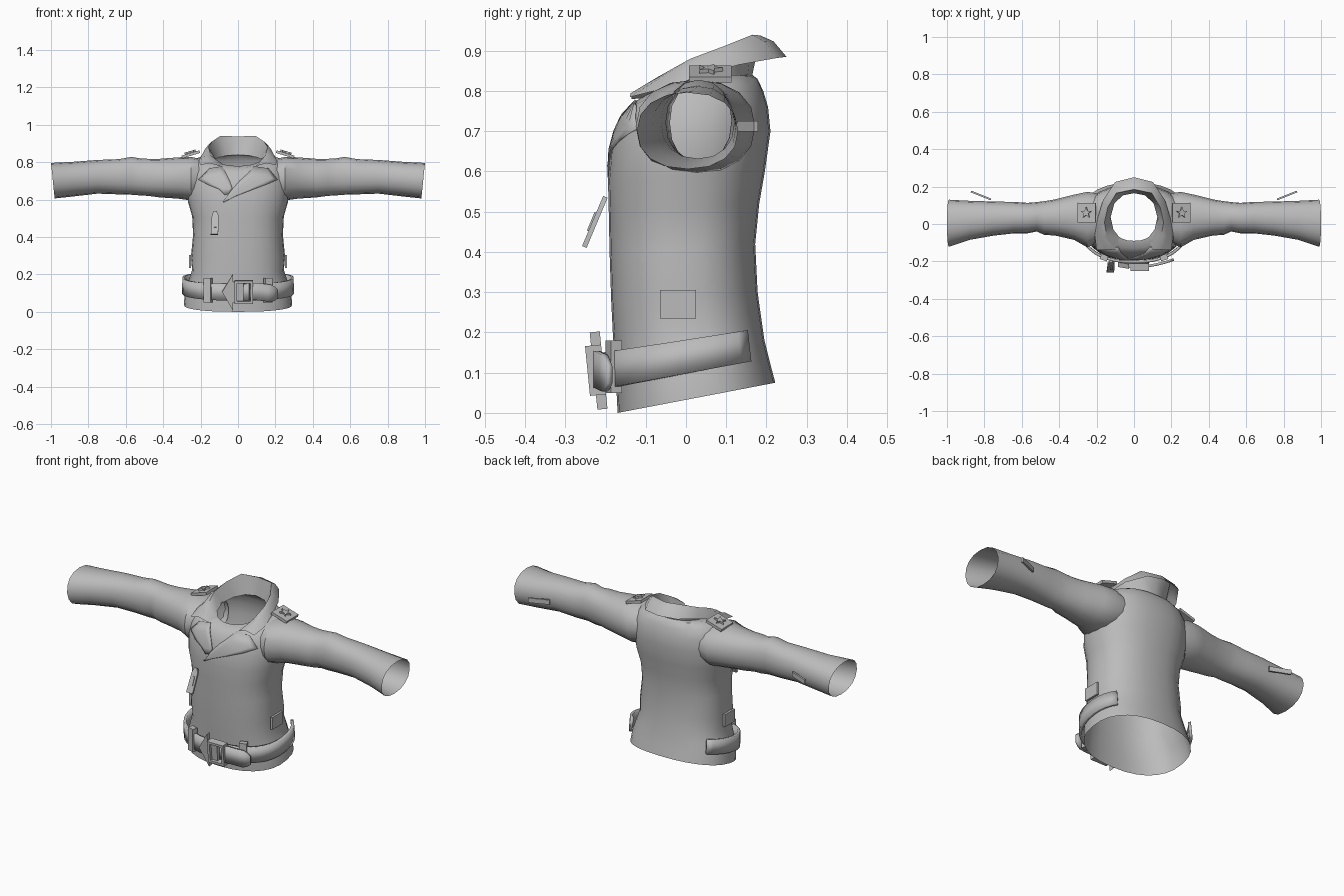
import bpy, bmesh, math
from mathutils import Vector, Matrix
from mathutils.bvhtree import BVHTree

if "Cube" in bpy.data.objects:
    bpy.data.objects.remove(bpy.data.objects["Cube"])

grey = bpy.data.materials.new("grey_leather")
grey.diffuse_color = (0.5, 0.5, 0.5, 1)
grey.use_nodes = True
grey.node_tree.nodes["Principled BSDF"].inputs["Base Color"].default_value = grey.diffuse_color


def finish(name, bm, solid=0.0, angle=40, offset=1):
    bmesh.ops.recalc_face_normals(bm, faces=bm.faces)
    me = bpy.data.meshes.new(name)
    bm.to_mesh(me)
    me.materials.append(grey)
    ob = bpy.data.objects.new(name, me)
    bpy.context.collection.objects.link(ob)
    if solid:
        mod = ob.modifiers.new("thickness", 'SOLIDIFY')
        mod.thickness, mod.offset = solid, offset
    bpy.ops.object.select_all(action='DESELECT')
    ob.select_set(True)
    bpy.context.view_layer.objects.active = ob
    bpy.ops.object.shade_smooth_by_angle(angle=math.radians(angle))
    return ob


def loft(rows, closed=False):
    bm = bmesh.new()
    vs = [[bm.verts.new(p) for p in r] for r in rows]
    n = len(rows[0])
    for a, b in zip(vs, vs[1:]):
        for i in range(n if closed else n - 1):
            j = (i + 1) % n
            bm.faces.new((a[i], a[j], b[j], b[i]))
    return bm


def spow(v, p):
    return math.copysign(abs(v) ** p, v)


# Body ring: t = 0 at the front, heights tilt from front to back
def ring_point(t, zf, zb, w, yf, yb, lift=0.0, p=0.85):
    s, c = spow(math.sin(t), p), spow(math.cos(t), p)
    return Vector((w * s, (yf + yb) / 2 + (yf - yb) / 2 * c,
                   (zf + zb) / 2 + (zf - zb) / 2 * c + lift * s * s))


def arc(params, t0, t1, n):
    return [ring_point(t0 + (t1 - t0) * i / n, *params) for i in range(n + 1)]


def frame(origin, normal, up=(0, 0, 1)):
    n = Vector(normal).normalized()
    r = Vector(up).cross(n).normalized()
    u = n.cross(r)
    m = Matrix((r, u, n)).transposed().to_4x4()
    m.translation = origin
    return m


# Flat outline extruded along its normal
def plate(name, outline, depth, m):
    bm = bmesh.new()
    f = bm.faces.new([bm.verts.new((x, y, 0)) for x, y in outline])
    ext = bmesh.ops.extrude_face_region(bm, geom=[f])
    for v in ext["geom"]:
        if isinstance(v, bmesh.types.BMVert):
            v.co.z += depth
    bm.transform(m)
    return finish(name, bm, angle=25)


def rect(w, h):
    return [(-w / 2, -h / 2), (w / 2, -h / 2), (w / 2, h / 2), (-w / 2, h / 2)]


def star(r):
    return [(math.sin(k * math.pi / 5) * (r if k % 2 == 0 else r * .42),
             math.cos(k * math.pi / 5) * (r if k % 2 == 0 else r * .42)) for k in range(10)]


# Torso shell, open at the hem and neck
torso_rings = [
    (0, .075, .29, -.17, .222), (.06, .12, .285, -.173, .21), (.12, .18, .27, -.177, .195),
    (.2, .25, .245, -.182, .185), (.28, .3, .252, -.186, .178), (.4, .42, .24, -.19, .172),
    (.5, .52, .245, -.192, .182), (.58, .6, .268, -.194, .196), (.66, .70, .275, -.187, .21),
    (.71, .76, .265, -.172, .204, .02), (.745, .80, .235, -.155, .192, .04),
    (.77, .83, .18, -.13, .178, .03), (.78, .84, .125, -.09, .165, .01)]
torso_bm = loft([[ring_point(2 * math.pi * i / 28, *r) for i in range(28)]
                 for r in torso_rings], True)
body = BVHTree.FromBMesh(torso_bm)
finish("torso", torso_bm)


def on_body(x, z, side=-1):
    hit, n, _, _ = body.ray_cast(Vector((x, side, z)), Vector((0, -side, 0)))
    if hit is None:
        return Vector((x, side * .12, z)), Vector((0, side, 0))
    return hit, (n if n.y * side > 0 else -n)


# Sleeves: x, y range, z range
sleeve_rings = [
    (.17, -.09, .16, .62, .81), (.25, -.125, .172, .595, .828), (.32, -.085, .157, .605, .826),
    (.42, -.062, .132, .612, .818), (.48, -.058, .122, .62, .818), (.52, -.04, .117, .622, .82),
    (.57, -.05, .113, .626, .828), (.64, -.05, .118, .628, .816), (.75, -.062, .12, .632, .812),
    (.88, -.085, .124, .617, .802), (.99, -.122, .13, .606, .796)]
for s, side in ((1, "left"), (-1, "right")):
    rows = []
    for x, y0, y1, z0, z1 in sleeve_rings:
        rows.append([])
        for i in range(16):
            a = 2 * math.pi * i / 16
            k = .01 * math.sin(a) if x > .95 else 0
            rows[-1].append((s * (x + k), (y0 + y1) / 2 + (y1 - y0) / 2 * spow(math.cos(a), .9),
                             (z0 + z1) / 2 + (z1 - z0) / 2 * spow(math.sin(a), .9)))
    finish(side + "_sleeve", loft(rows, True))
    # Cuff zip pull standing off the back of the sleeve
    plate(side + "_cuff_pull", rect(.115, .026), .01,
          frame((s * .82, .148, .713), (s * -.4, 1, 0)))
    # Shoulder strap with star
    m = frame((s * .25, .06, .835), (s * .3, 0, 1), (0, 1, 0))
    plate(side + "_shoulder_strap", rect(.1, .105), .015, m)
    plate(side + "_shoulder_star", star(.032), .025, m)
    # Creased side tab
    plate(side + "_waist_tab", rect(.09, .07), .012,
          frame((s * .25, -.02, .27), (s, 0, 0)))

# Collar: neck, crest and outer edge, from back centre to front tip
neck = [(0, .165, .84), (.06, .153, .835), (.105, .11, .825), (.125, .037, .815),
        (.11, -.03, .80), (.075, -.075, .785)]
crest = [(0, .185, .938), (.095, .165, .94), (.14, .09, .91), (.158, .01, .88),
         (.145, -.07, .835), (.10, -.135, .78)]
outer = [(0, .25, .885), (.10, .225, .882), (.165, .13, .865), (.195, .03, .835),
         (.21, -.06, .805), (.20, -.14, .785)]


def both(half):
    return [(-x, y, z) for x, y, z in half[:0:-1]] + list(half)


middle = [tuple((a + b) / 2 + d for a, b, d in zip(p, q, (0, 0, .012)))
          for p, q in zip(crest, outer)]
finish("collar", loft([both(r) for r in (neck, crest, middle, outer)]), angle=50)


# Lapels: fold line and outer edge pairs laid over the chest
def lapel(name, fold, edge, lift):
    rows = []
    for (ax, az), (bx, bz) in zip(fold, edge):
        row = []
        for k in range(6):
            u = k / 5
            p, n = on_body(ax + (bx - ax) * u, az + (bz - az) * u)
            row.append(p + n * lift * (1 - .3 * u))
        rows.append(row)
    finish(name, loft(rows), solid=.006, angle=50)


lapel("left_lapel", [(.085, .775), (.05, .735), (.01, .70), (-.03, .655), (-.065, .605), (-.08, .588)],
      [(.16, .765), (.21, .705), (.15, .68), (.07, .65), (-.02, .615), (-.075, .585)], .018)
lapel("right_lapel", [(-.085, .775), (-.065, .74), (-.045, .70), (-.03, .66), (-.05, .63)],
      [(-.15, .765), (-.21, .705), (-.15, .675), (-.10, .655), (-.07, .625)], .012)

# Hanging front zip pull
m = frame((-.122, -.222, .47), (0, -1, .42))
plate("zip_pull", [(-.024, -.065), (.016, -.065), (.018, .045), (.008, .07), (-.008, .07), (-.018, .045)],
      .012, m)
plate("zip_pull_inset", rect(.014, .05), .016, m)

# Belt wraps the front and sides, open at the back
low, high = (.06, .14, .285, -.193, .22), (.15, .215, .283, -.195, .21)
finish("belt", loft([arc(low, -2.25, 2.25, 30), arc(high, -2.25, 2.25, 30)]), solid=.015)

# Loose belt end with a rounded tip
rows = []
for i in range(9):
    x = .06 + .15 * i / 8
    h = .046 if i < 7 else (.038 if i == 7 else .022)
    y = -.222 + 1.6 * x * x * .55
    z = .108 - .12 * max(0, x - .1)
    rows.append([(x, y, z - h), (x, y, z + h)])
finish("belt_end", loft(rows), solid=.014)

# Belt loops
for x, name in ((-.155, "right_belt_loop"), (.155, "left_belt_loop")):
    plate(name, rect(.04, .13), .03, frame((x, -.165, .115), (x * 2.2, -1, 0)))

# Arrow buckle with square frame
m = frame((0, -.205, .108), (0, -1, -.1))
plate("buckle_arrow", [(-.085, 0), (-.028, -.098), (-.028, -.055), (.03, -.055),
                       (.03, .055), (-.028, .055), (-.028, .095)], .025, m)
for name, x, z, w, h in (("top", .03, .055, .1, .014), ("bottom", .03, -.055, .1, .014),
                         ("inner", -.013, 0, .014, .11), ("outer", .073, 0, .014, .124)):
    plate("buckle_frame_" + name, rect(w, h), .04, m @ Matrix.Translation((x, z, 0)))

# Row of stars across the back hem
for i, x in enumerate((-.165, -.055, .055, .165)):
    p, n = on_body(x, .16, 1)
    plate("back_star_%d" % (i + 1), star(.032), .012, frame(p, n))
